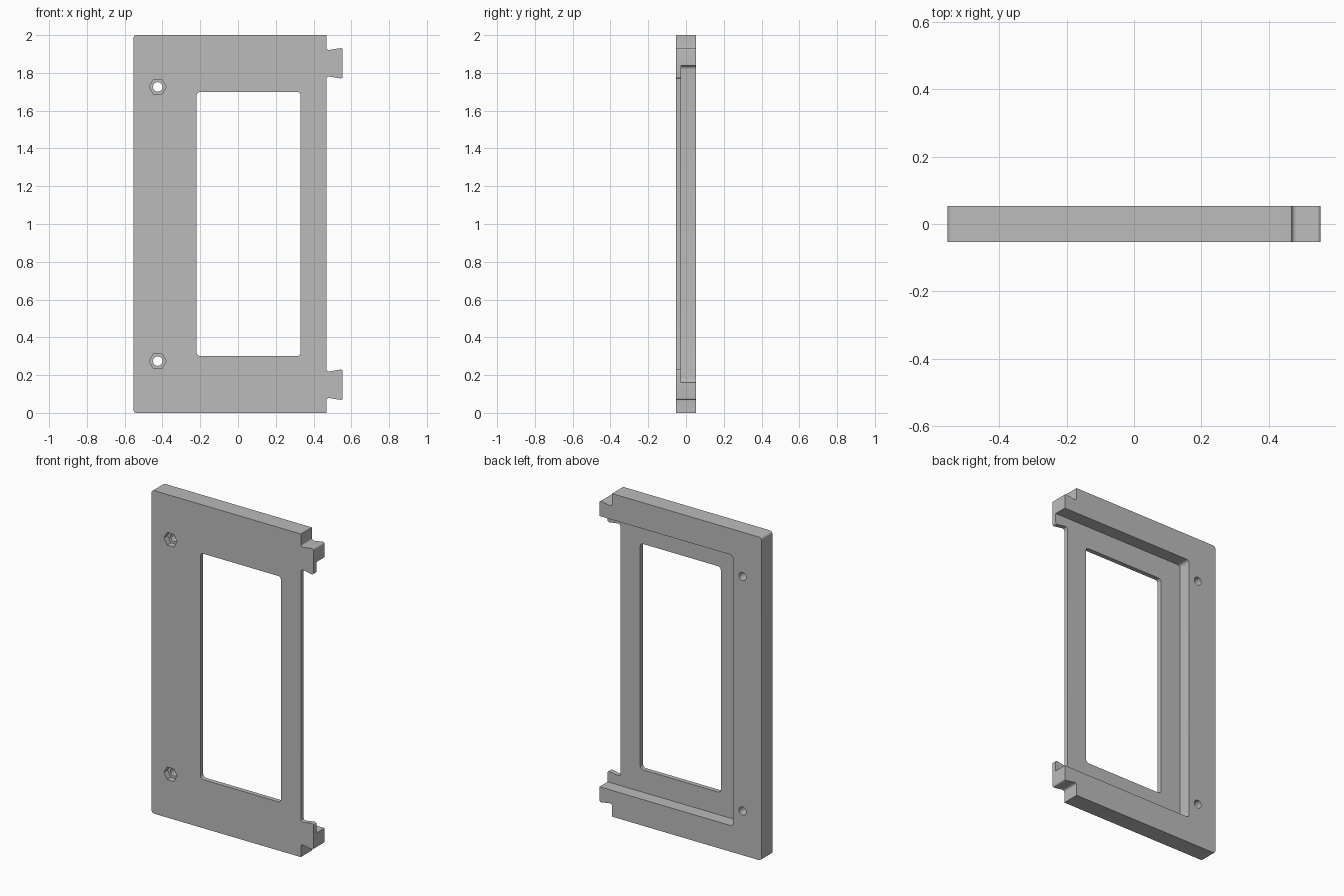
import bpy, bmesh, math
from mathutils import Vector

cube = bpy.data.objects.get("Cube")
if cube:
    bpy.data.objects.remove(cube, do_unlink=True)

HALF = 0.054          # half the plate thickness
EDGE = 0.468          # straight side that carries the tabs
LEFT = -0.5545

grey = bpy.data.materials.new("plain grey")
grey.use_nodes = True
grey.diffuse_color = (0.5, 0.5, 0.5, 1)
grey.node_tree.nodes["Principled BSDF"].inputs["Base Color"].default_value = (0.5, 0.5, 0.5, 1)


def rounded(corners, steps=6):
    """Replace each (x, z, radius) corner with an arc."""
    out = []
    for i, (x, z, r) in enumerate(corners):
        p = Vector((x, z))
        if r == 0:
            out.append(p)
            continue
        a = (Vector(corners[i - 1][:2]) - p).normalized()
        b = (Vector(corners[(i + 1) % len(corners)][:2]) - p).normalized()
        half = a.angle(b) / 2
        centre = p + (a + b).normalized() * (r / math.sin(half))
        start = p + a * (r / math.tan(half)) - centre
        end = p + b * (r / math.tan(half)) - centre
        sweep = start.angle_signed(end)
        for k in range(steps + 1):
            t = -sweep * k / steps
            c, s = math.cos(t), math.sin(t)
            out.append(centre + Vector((start.x * c - start.y * s, start.x * s + start.y * c)))
    return out


def prism(name, outline, y0, y1):
    """Extrude an x-z outline from y0 to y1."""
    bm = bmesh.new()
    face = bm.faces.new([bm.verts.new((p[0], y0, p[1])) for p in outline])
    ext = bmesh.ops.extrude_face_region(bm, geom=[face])
    verts = [v for v in ext["geom"] if isinstance(v, bmesh.types.BMVert)]
    bmesh.ops.translate(bm, verts=verts, vec=(0, y1 - y0, 0))
    bmesh.ops.recalc_face_normals(bm, faces=bm.faces[:])
    mesh = bpy.data.meshes.new(name)
    bm.to_mesh(mesh)
    bm.free()
    mesh.materials.append(grey)
    ob = bpy.data.objects.new(name, mesh)
    bpy.context.collection.objects.link(ob)
    return ob


def box(x0, x1, z0, z1, r):
    return rounded([(x0, z0, r), (x1, z0, r), (x1, z1, r), (x0, z1, r)])


def ring(x, z, r, n):
    return [(x + r * math.cos(math.tau * k / n), z + r * math.sin(math.tau * k / n))
            for k in range(n)]


# Plate outline with two dovetail tabs, mirrored about mid height
tab = [(EDGE, 0.085, 0.012), (0.5545, 0.067, 0.01),
       (0.5545, 0.231, 0.01), (EDGE, 0.213, 0.012)]
# short relief notches where each tab meets the side
notched = [(EDGE, 0.081, 0.014)] + tab[1:3] + [(EDGE, 0.217, 0.014)]
upper = [(x, 2 - z, r) for x, z, r in reversed(notched)]
outline = rounded([(LEFT, 0, 0.018), (EDGE, 0, 0)] + notched + upper
                  + [(EDGE, 2, 0), (LEFT, 2, 0.018)])
plate = prism("mounting_plate", outline, -HALF, HALF)

# Cutters: rear recess, window, hex nut pockets and screw holes
cutters = [
    prism("recess_cutter", box(-0.36, 0.8, 0.162, 1.838, 0.02), -0.026, 0.2),
    prism("window_cutter", box(-0.22, 0.332, 0.301, 1.699, 0.02), -0.2, 0.2),
]
for z in (0.274, 1.726):
    cutters.append(prism("nut_cutter", ring(-0.425, z, 0.045, 6), -0.2, -0.018))
    cutters.append(prism("screw_cutter", ring(-0.425, z, 0.025, 32), -0.21, 0.21))

for cutter in cutters:
    cutter.hide_render = True
    mod = plate.modifiers.new(cutter.name, "BOOLEAN")
    mod.operation = "DIFFERENCE"
    mod.solver = "EXACT"
    mod.object = cutter

# Bake the cuts and drop the cutters
bpy.context.view_layer.update()
graph = bpy.context.evaluated_depsgraph_get()
baked = bpy.data.meshes.new_from_object(plate.evaluated_get(graph))
plate.modifiers.clear()
plate.data = baked
for cutter in cutters:
    bpy.data.objects.remove(cutter, do_unlink=True)

# Smooth arcs, sharp edges
for ob in bpy.context.selected_objects:
    ob.select_set(False)
plate.select_set(True)
bpy.context.view_layer.objects.active = plate
bpy.ops.object.shade_smooth_by_angle(angle=math.radians(30))
